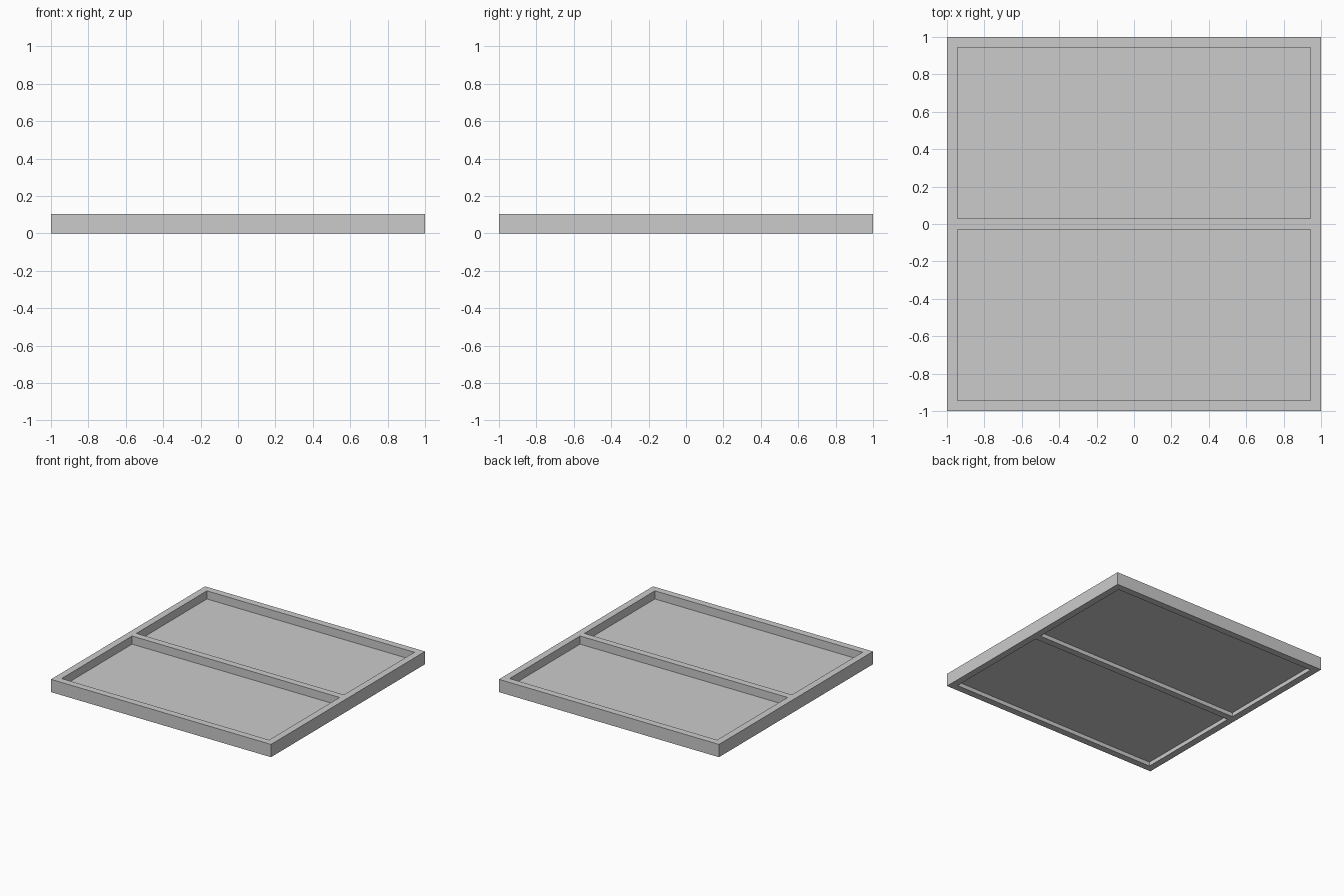
import bpy
import bmesh

cube = bpy.data.objects.get("Cube")
if cube:
    bpy.data.objects.remove(cube, do_unlink=True)

HEIGHT = 0.105
RAIL = 0.057          # width of every frame member
INNER = 1 - RAIL
PANE_Z = 0.033
PANE_THICK = 0.005

grey = bpy.data.materials.new("plain_grey")
grey.use_nodes = True
colour = (0.6, 0.6, 0.6, 1)
grey.diffuse_color = colour
grey.node_tree.nodes["Principled BSDF"].inputs["Base Color"].default_value = colour


def make_object(name, bm):
    bmesh.ops.recalc_face_normals(bm, faces=bm.faces)
    mesh = bpy.data.meshes.new(name)
    bm.to_mesh(mesh)
    bm.free()
    mesh.materials.append(grey)
    obj = bpy.data.objects.new(name, mesh)
    bpy.context.collection.objects.link(obj)
    return obj


# Frame: a tiled plan with the two openings left out, raised to full height
xs = [-1, -INNER, INNER, 1]
ys = [-1, -INNER, -RAIL / 2, RAIL / 2, INNER, 1]
bm = bmesh.new()
grid = [[bm.verts.new((x, y, 0)) for y in ys] for x in xs]
for i in range(len(xs) - 1):
    for j in range(len(ys) - 1):
        if i == 1 and j in (1, 3):
            continue
        bm.faces.new((grid[i][j], grid[i + 1][j],
                      grid[i + 1][j + 1], grid[i][j + 1]))
raised = bmesh.ops.extrude_face_region(bm, geom=bm.faces[:], use_keep_orig=True)
top = [v for v in raised["geom"] if isinstance(v, bmesh.types.BMVert)]
bmesh.ops.translate(bm, verts=top, vec=(0, 0, HEIGHT))
make_object("frame", bm)

# Two thin panes set into the openings
pane_depth = INNER - RAIL / 2
for name, side in (("front_pane", -1), ("back_pane", 1)):
    bm = bmesh.new()
    bmesh.ops.create_cube(bm, size=1)
    bmesh.ops.scale(bm, verts=bm.verts, vec=(2 * INNER, pane_depth, PANE_THICK))
    centre = (0, side * (INNER + RAIL / 2) / 2, PANE_Z + PANE_THICK / 2)
    bmesh.ops.translate(bm, verts=bm.verts, vec=centre)
    make_object(name, bm)
